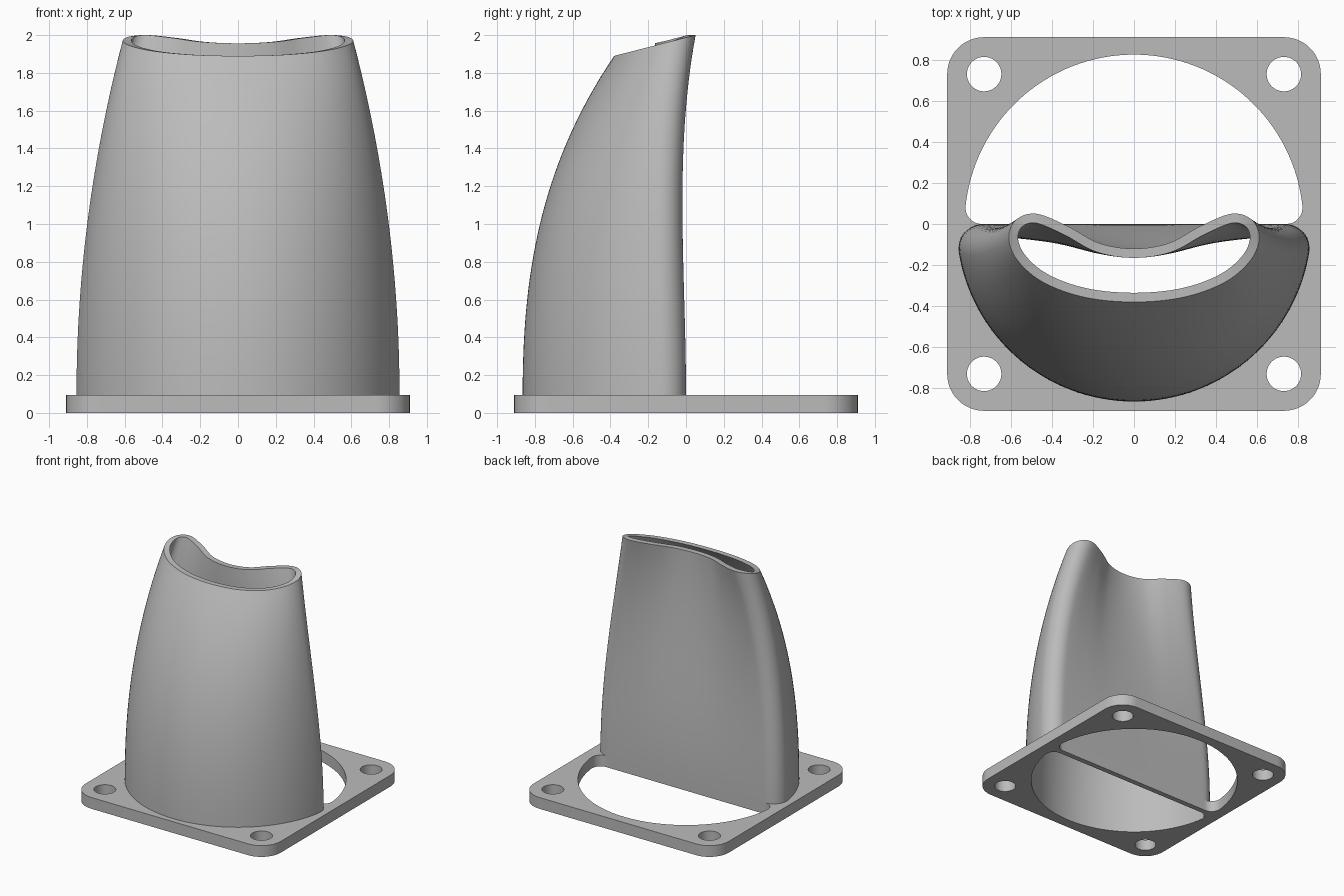
import bpy, bmesh, math
from mathutils import Vector

cube = bpy.data.objects.get("Cube")
if cube:
    bpy.data.objects.remove(cube, do_unlink=True)

PLATE = 0.095   # plate thickness
WALL = 0.045    # duct wall
RINGS = 32

grey = bpy.data.materials.new("light grey plastic")
grey.use_nodes = True
grey.diffuse_color = (0.5, 0.5, 0.5, 1)
grey.node_tree.nodes["Principled BSDF"].inputs["Base Color"].default_value = (0.5, 0.5, 0.5, 1)


def arc(cx, cy, r, a0, a1, n):
    angles = [math.radians(a0 + (a1 - a0) * i / n) for i in range(n + 1)]
    return [Vector((cx + r * math.cos(a), cy + r * math.sin(a))) for a in angles]


def resample(pts, n):
    """Evenly spaced points along a polyline."""
    dist = [0.0]
    for a, b in zip(pts, pts[1:]):
        dist.append(dist[-1] + (b - a).length)
    out, k = [], 0
    for i in range(n + 1):
        d = dist[-1] * i / n
        while k < len(pts) - 2 and dist[k + 1] < d:
            k += 1
        out.append(pts[k].lerp(pts[k + 1], (d - dist[k]) / (dist[k + 1] - dist[k])))
    return out


def spline(p, i, n=12):
    """Catmull-Rom samples between control points i and i + 1."""
    a, b, c, d = p[i - 1], p[i], p[i + 1], p[i + 2]
    return [0.5 * (2 * b + (c - a) * t + (2 * a - 5 * b + 4 * c - d) * t * t
                   + (3 * b - a - 3 * c + d) * t ** 3) for t in (j / n for j in range(n))]


def mirrored(sections, counts):
    """Join right-hand sections and mirror them into a closed loop."""
    half = []
    for s, n in zip(sections, counts):
        half += resample(s, n)[(1 if half else 0):]
    return half + [Vector((-p.x, p.y)) for p in reversed(half[1:-1])]


COUNTS = (24, 14, 40)


def half_disc(R, r, shift=0.0):
    """Half disc with its flat side at y = shift and rounded corners."""
    cx = math.sqrt((R - r) ** 2 - r * r)
    low = math.degrees(math.atan2(-r, cx))
    parts = ([Vector((0, 0)), Vector((cx, 0))], arc(cx, -r, r, 90, low, 24),
             arc(0, 0, R, low, -90, 60))
    return [p + Vector((0, shift)) for p in mirrored(parts, COUNTS)]


def inset(loop, w):
    """Move a clockwise loop inward by w."""
    out = []
    for i, p in enumerate(loop):
        t = (loop[(i + 1) % len(loop)] - loop[i - 1]).normalized()
        out.append(p + Vector((t.y, -t.x)) * w)
    return out


# Kidney-shaped outline of the mouth
ctrl = [Vector(p) for p in ((-0.17, -0.093), (0, -0.12), (0.17, -0.093), (0.32, -0.012),
        (0.475, 0.05), (0.575, 0.02), (0.61, -0.07), (0.565, -0.18), (0.44, -0.285),
        (0.24, -0.357), (0, -0.38), (-0.24, -0.357))]
segs = [spline(ctrl, i) for i in range(1, 10)]
end = [Vector(ctrl[10])]
mouth = mirrored((segs[0] + segs[1] + segs[2] + [ctrl[4]],
                  segs[3] + segs[4] + [ctrl[6]],
                  segs[5] + segs[6] + segs[7] + segs[8] + end), COUNTS)
foot = half_disc(0.865, 0.12)


# Base plate: rounded square with openings and screw holes
def base_plate():
    cu = bpy.data.curves.new("base_plate_outline", "CURVE")
    cu.dimensions, cu.fill_mode, cu.extrude = "2D", "BOTH", PLATE / 2
    square = []
    for k, (sx, sy) in enumerate(((1, 1), (-1, 1), (-1, -1), (1, -1))):
        square += arc(sx * 0.73, sy * 0.73, 0.18, 90 * k, 90 * k + 90, 12)
    back = [Vector((p.x, -p.y)) for p in half_disc(0.825, 0.08)]
    loops = [square, back, inset(foot, WALL)]
    loops += [arc(x, y, 0.084, 0, 360, 40)[:-1] for x in (-0.73, 0.73) for y in (-0.73, 0.73)]
    for loop in loops:
        sp = cu.splines.new("POLY")
        sp.points.add(len(loop) - 1)
        for pt, p in zip(sp.points, loop):
            pt.co = (p.x, p.y, 0, 1)
        sp.use_cyclic_u = True
    tmp = bpy.data.objects.new("plate_outline", cu)
    bpy.context.collection.objects.link(tmp)
    bpy.context.view_layer.update()
    me = bpy.data.meshes.new_from_object(tmp.evaluated_get(bpy.context.evaluated_depsgraph_get()))
    bpy.data.objects.remove(tmp, do_unlink=True)
    bm = bmesh.new()
    bm.from_mesh(me)
    bmesh.ops.remove_doubles(bm, verts=bm.verts, dist=0.0002)
    bmesh.ops.translate(bm, verts=bm.verts, vec=(0, 0, PLATE / 2))
    return bm


# Duct: lofted shell from the half disc up to the tilted mouth
def duct():
    bm = bmesh.new()
    outer, inner = [], []
    for k in range(RINGS + 1):
        t = k / RINGS
        loop, heights = [], []
        for a, b in zip(foot, mouth):
            p = a.lerp(b, t * t)
            p.y -= 0.25 * t * t * (1 - t)
            loop.append(p)
            top = 1.89 + 0.256 * (b.y + 0.38)
            heights.append(PLATE + (top - PLATE) * t)
        for rings, pts in ((outer, loop), (inner, inset(loop, WALL))):
            rings.append([bm.verts.new((p.x, p.y, z)) for p, z in zip(pts, heights)])
    rings = outer + inner[::-1]
    n = len(foot)
    for r0, r1 in zip(rings, rings[1:] + rings[:1]):
        for i in range(n):
            j = (i + 1) % n
            bm.faces.new((r0[i], r0[j], r1[j], r1[i]))
    return bm


def finish(name, bm):
    bmesh.ops.recalc_face_normals(bm, faces=bm.faces)
    me = bpy.data.meshes.new(name)
    bm.to_mesh(me)
    bm.free()
    me.materials.clear()
    me.materials.append(grey)
    ob = bpy.data.objects.new(name, me)
    bpy.context.collection.objects.link(ob)
    bpy.ops.object.select_all(action="DESELECT")
    ob.select_set(True)
    bpy.context.view_layer.objects.active = ob
    bpy.ops.object.shade_smooth_by_angle(angle=math.radians(35))


finish("base_plate", base_plate())
finish("duct", duct())
